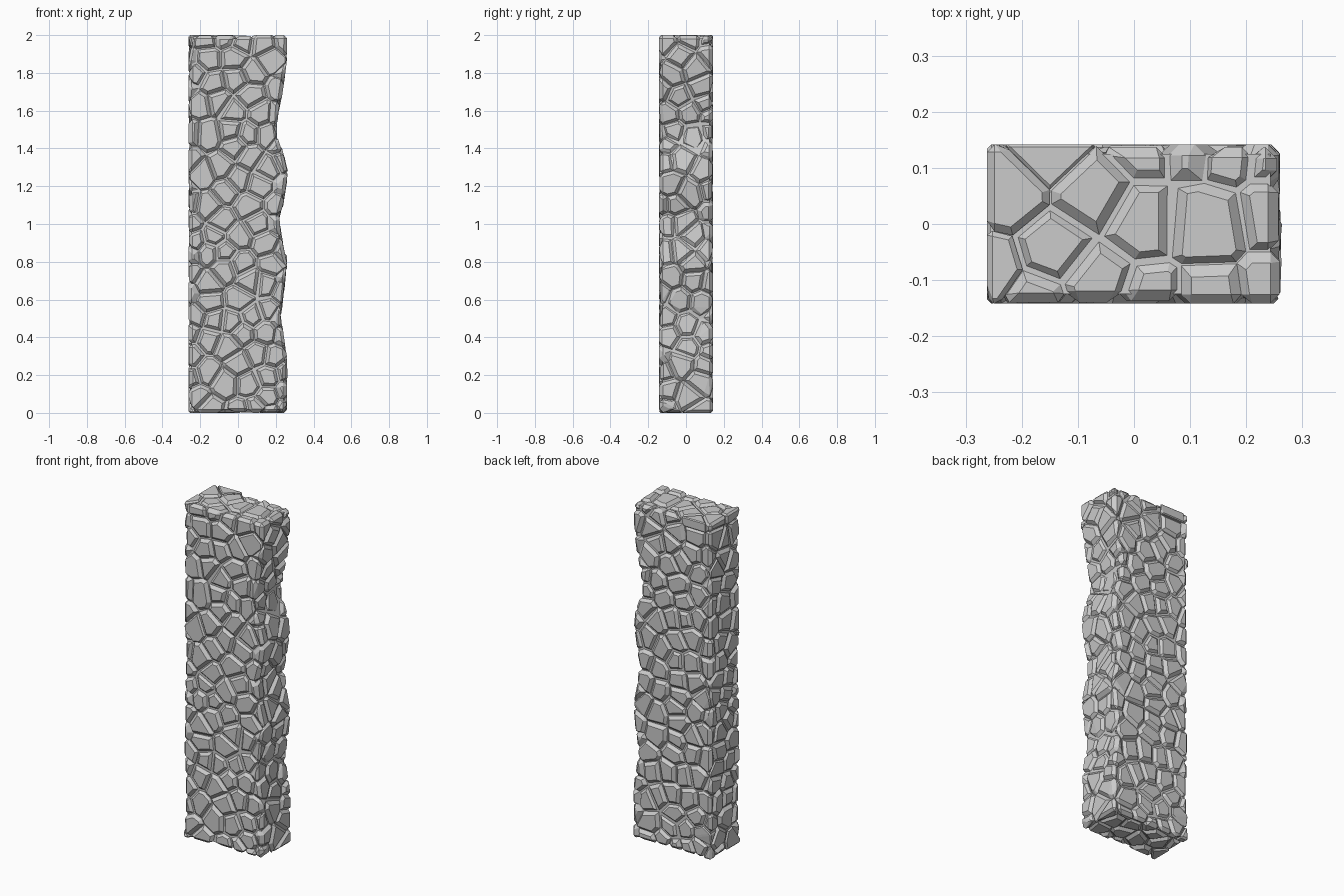
import bpy, bmesh, math, random
from mathutils import Vector, kdtree

if "Cube" in bpy.data.objects:
    bpy.data.objects.remove(bpy.data.objects["Cube"])

random.seed(7)
W, D, H = 0.262, 0.142, 2.0     # half width, half depth, height
GROOVE = 0.017
# wavy right-hand side: (z, x)
WAVE = [(0, .258), (.28, .26), (.5, .23), (.62, .243), (.8, .26), (.92, .235), (1.03, .218),
        (1.12, .243), (1.24, .262), (1.34, .252), (1.47, .207), (1.58, .213), (1.7, .237),
        (1.85, .257), (2, .26)]


def right_x(z):
    for (z0, x0), (z1, x1) in zip(WAVE, WAVE[1:]):
        if z <= z1:
            return x0 + (x1 - x0) * (z - z0) / (z1 - z0)
    return WAVE[-1][1]


def make_object(name, bm):
    mesh = bpy.data.meshes.new(name)
    bm.to_mesh(mesh)
    bm.free()
    obj = bpy.data.objects.new(name, mesh)
    bpy.context.collection.objects.link(obj)
    return obj


def in_core(p, d):
    return (-W + d < p.x < right_x(p.z) - d and abs(p.y) < D - d and d < p.z < H - d)


def surface_point():
    u, v = random.uniform(-1, 1), random.uniform(-1, 1)
    z = random.uniform(0, H)
    side = random.choices(range(6), [W * H, W * H, D * H, D * H, W * D * 1.6, W * D * 1.6])[0]
    if side < 2:
        x = -W + (u + 1) / 2 * (W + right_x(z))
        return Vector((x, (-D, D)[side], z))
    if side < 4:
        return Vector(((-W, right_x(z))[side - 2], v * D, z))
    return Vector((u * W, v * D, (0, H)[side - 4]))


# scatter stone centres over the surface
seeds = []
for i in range(9000):
    p = surface_point()
    gap = random.uniform(0.078, 0.125)
    if all((p - q).length > gap for q in seeds):
        seeds.append(p)
tree = kdtree.KDTree(len(seeds))
for i, p in enumerate(seeds):
    tree.insert(p, i)
tree.balance()


def cut(bm, co, no):
    geom = bm.verts[:] + bm.edges[:] + bm.faces[:]
    res = bmesh.ops.bisect_plane(bm, geom=geom, dist=1e-6, plane_co=co, plane_no=no, clear_outer=True)
    edges = [e for e in res['geom_cut'] if isinstance(e, bmesh.types.BMEdge)]
    if len(edges) > 2:
        bmesh.ops.contextual_create(bm, geom=edges)


def stone(seed):
    bm = bmesh.new()
    bmesh.ops.create_cube(bm, size=0.6)
    bmesh.ops.translate(bm, verts=bm.verts, vec=seed)
    # outer wall planes, following the wave on the right
    slope = (right_x(min(H, seed.z + .04)) - right_x(max(0, seed.z - .04))) / \
            (min(H, seed.z + .04) - max(0, seed.z - .04))
    walls = [(Vector((-W, 0, 0)), Vector((-1, 0, 0))),
             (Vector((right_x(seed.z), 0, seed.z)), Vector((1, 0, -slope)).normalized()),
             (Vector((0, -D, 0)), Vector((0, -1, 0))), (Vector((0, D, 0)), Vector((0, 1, 0))),
             (Vector((0, 0, 0)), Vector((0, 0, -1))), (Vector((0, 0, H)), Vector((0, 0, 1)))]
    sink = random.choice((0, 0, 0.002, 0.005))
    walls = [(co - no * sink, no) for co, no in walls]
    for co, no in walls:
        cut(bm, co, no)
    # cut halfway to each neighbour
    for q, _, dist in tree.find_n(seed, 40):
        if dist > 1e-5:
            cut(bm, (seed + q) / 2, (q - seed).normalized())
    # weld tiny edges, rebuild a clean convex block
    bmesh.ops.remove_doubles(bm, verts=bm.verts, dist=0.018)
    pts = [v.co.copy() for v in bm.verts]
    bm.clear()
    for p in pts:
        bm.verts.new(p)
    res = bmesh.ops.convex_hull(bm, input=bm.verts)
    loose = [v for v in bm.verts if not v.link_faces]
    bmesh.ops.delete(bm, geom=loose, context='VERTS')
    bmesh.ops.dissolve_limit(bm, angle_limit=math.radians(7), verts=bm.verts, edges=bm.edges)
    bmesh.ops.recalc_face_normals(bm, faces=bm.faces)
    # chamfer the outward-facing rims
    outer = {f for f in bm.faces for co, no in walls
             if abs((f.calc_center_median() - co).dot(no)) < 0.012 and f.normal.dot(no) > 0.8}
    rims = [e for e in bm.edges if any(f in outer for f in e.link_faces)]
    bmesh.ops.bevel(bm, geom=rims, offset=random.uniform(.017, .022), offset_type='OFFSET',
                    segments=1, profile=0.5, affect='EDGES', clamp_overlap=True)
    # drop hidden inner faces
    inner = [f for f in bm.faces if in_core(f.calc_center_median(), GROOVE + .012)]
    bmesh.ops.delete(bm, geom=inner, context='FACES')
    return bm


# all stones in one mesh
wall = bmesh.new()
for s in seeds:
    bm = stone(s)
    tmp = bpy.data.meshes.new("tmp")
    bm.to_mesh(tmp)
    bm.free()
    wall.from_mesh(tmp)
    bpy.data.meshes.remove(tmp)
make_object("stones", wall)

# mortar core at the bottom of the grooves
core = bmesh.new()
outline = [(-W + GROOVE, H - GROOVE), (-W + GROOVE, GROOVE)]
outline += [(x - GROOVE, min(max(z, GROOVE), H - GROOVE)) for z, x in WAVE]
face = core.faces.new([core.verts.new((x, -D + GROOVE, z)) for x, z in outline])
ext = bmesh.ops.extrude_face_region(core, geom=[face])
bmesh.ops.translate(core, vec=(0, 2 * (D - GROOVE), 0),
                    verts=[v for v in ext['geom'] if isinstance(v, bmesh.types.BMVert)])
bmesh.ops.recalc_face_normals(core, faces=core.faces)
make_object("mortar_core", core)
